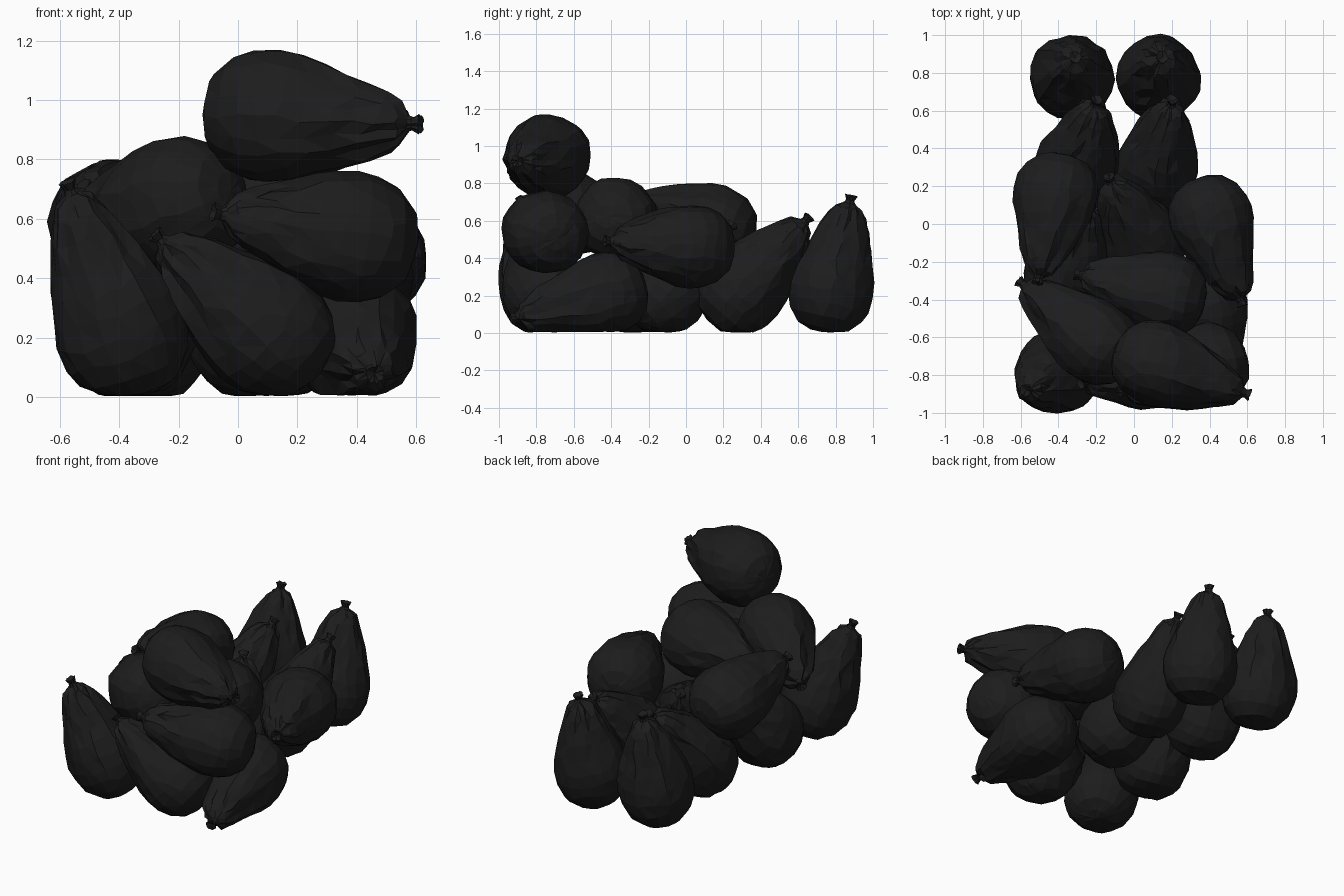
import bpy, bmesh, math, random
from mathutils import Vector, noise

if "Cube" in bpy.data.objects:
    bpy.data.objects.remove(bpy.data.objects["Cube"])

mat = bpy.data.materials.new("black_plastic")
mat.diffuse_color = (0.012, 0.012, 0.012, 1)
mat.use_nodes = True
mat.node_tree.nodes["Principled BSDF"].inputs["Base Color"].default_value = mat.diffuse_color

# bag silhouette: position along belly->tie axis (belly 0, tie 1), relative radius
PROFILE = [(-0.395, 0.28), (-0.345, 0.60), (-0.22, 0.86), (-0.09, 0.97), (0.05, 1.0),
           (0.2, 0.95), (0.36, 0.84), (0.52, 0.70), (0.67, 0.57), (0.8, 0.44),
           (0.89, 0.32), (0.95, 0.12), (0.98, 0.09), (1.03, 0.14)]
SEG = 20


def make_bag(name, belly, tie, radius=0.225, seed=0):
    rng = random.Random(seed)
    belly, tie = Vector(belly), Vector(tie)
    axis = tie - belly
    length = axis.length
    axis.normalize()
    ref = Vector((0, 0, 1)) if abs(axis.z) < 0.9 else Vector((0, 1, 0))
    u = axis.cross(ref).normalized()
    v = axis.cross(u)
    pleats = [rng.uniform(-1, 1) for _ in range(SEG)]
    bm = bmesh.new()

    def add(p):
        p.z = max(p.z, 0.006 + rng.uniform(-0.003, 0.003))   # sits on the floor
        return bm.verts.new(p)

    # rings with gathered pleats that deepen towards the tied neck
    rings = []
    for s, r in PROFILE:
        neck = min(max(s, 0.0), 0.9)
        ring = []
        for i in range(SEG):
            a = 2 * math.pi * (i + rng.uniform(-0.25, 0.25)) / SEG
            d = u * math.cos(a) + v * math.sin(a)
            lump = noise.noise(d * 1.3 + axis * s * 2 + Vector((seed * 7.3, 0, 0)))
            k = 1 + 0.05 * lump + (0.012 + 0.12 * neck) * pleats[i] \
                + rng.uniform(-1, 1) * (0.006 + 0.05 * neck)
            shift = 0.015 if -0.2 < s < 0.9 else 0.003
            along = s * length + rng.uniform(-1, 1) * shift
            ring.append(add(belly + axis * along + d * radius * r * k))
        rings.append(ring)
    for a, b in zip(rings, rings[1:]):
        for i in range(SEG):
            j = (i + 1) % SEG
            bm.faces.new((a[i], a[j], b[j], b[i]))

    # rounded bottom and gathered tie end
    for ring, s in ((rings[0], -0.405), (rings[-1], 1.0)):
        pole = add(belly + axis * s * length)
        for i in range(SEG):
            bm.faces.new((pole, ring[i], ring[(i + 1) % SEG]))
    bmesh.ops.triangulate(bm, faces=bm.faces[:])
    bmesh.ops.recalc_face_normals(bm, faces=bm.faces[:])

    me = bpy.data.meshes.new(name)
    bm.to_mesh(me)
    bm.free()
    me.materials.append(mat)
    ob = bpy.data.objects.new(name, me)
    bpy.context.collection.objects.link(ob)


BAGS = [
    # upright and leaning pairs at the back
    ("back_bag_left", (-0.33, 0.77, 0.21), (-0.31, 0.88, 0.72)),
    ("back_bag_right", (0.13, 0.77, 0.21), (0.15, 0.88, 0.72)),
    ("leaning_bag_left", (-0.30, 0.29, 0.21), (-0.20, 0.65, 0.61)),
    ("leaning_bag_right", (0.12, 0.29, 0.21), (0.20, 0.65, 0.61)),
    # ground layer
    ("middle_bag", (0.05, -0.12, 0.21), (-0.13, 0.24, 0.57)),
    ("middle_bag_left", (-0.37, -0.28, 0.21), (-0.25, 0.12, 0.53)),
    ("front_bag_left", (-0.39, -0.775, 0.21), (-0.57, -0.88, 0.71)),
    ("front_bag_center", (0.11, -0.75, 0.21), (-0.27, -0.84, 0.54)),
    ("front_bag_right", (0.38, -0.42, 0.21), (0.46, -0.92, 0.08)),
    # upper layer
    ("upper_bag_left", (-0.41, 0.17, 0.565), (-0.51, -0.30, 0.70)),
    ("upper_bag_right", (0.40, 0.05, 0.46), (0.57, -0.42, 0.49)),
    ("upper_bag_front_right", (0.40, -0.75, 0.535), (-0.07, -0.89, 0.62)),
    ("upper_bag_center", (0.18, -0.38, 0.61), (-0.30, -0.27, 0.58)),
    ("upper_bag_front_left", (-0.19, -0.63, 0.65), (-0.60, -0.31, 0.54)),
    # single bag on top
    ("top_bag", (0.10, -0.73, 0.945), (0.60, -0.90, 0.92)),
]
for n, (name, belly, tie) in enumerate(BAGS):
    make_bag(name, belly, tie, seed=n + 1)
